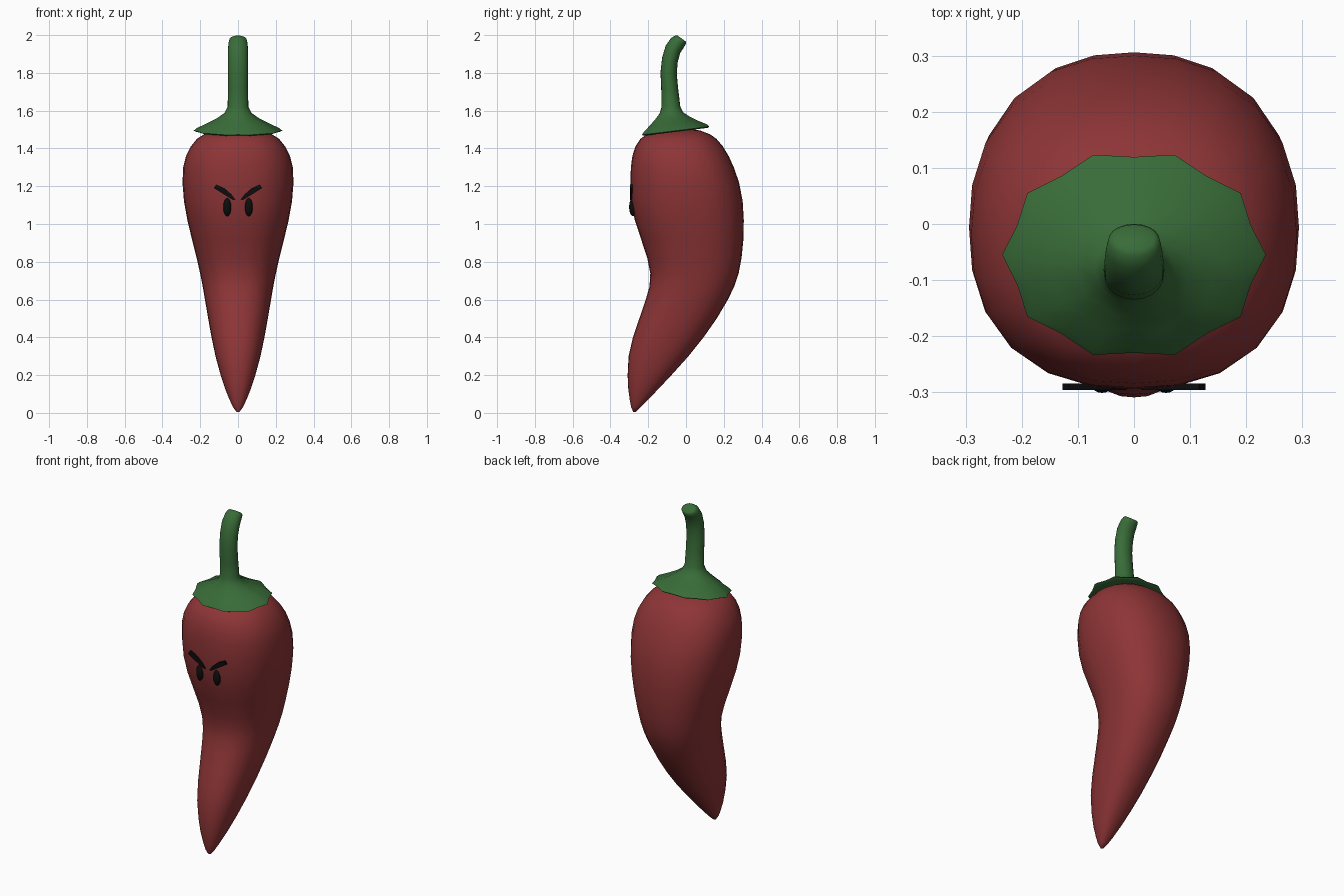
import bpy, bmesh
from math import cos, sin, pi, radians
from mathutils import Vector


def material(name, rgb):
    m = bpy.data.materials.new(name)
    m.diffuse_color = (*rgb, 1)
    return m


RED = material("red", (0.27, 0.035, 0.037))
GREEN = material("green", (0.04, 0.15, 0.04))
BLACK = material("black", (0.004, 0.004, 0.004))


def finish(name, bm, mat, angle=60):
    bmesh.ops.recalc_face_normals(bm, faces=bm.faces)
    me = bpy.data.meshes.new(name)
    bm.to_mesh(me)
    bm.free()
    me.materials.append(mat)
    ob = bpy.data.objects.new(name, me)
    bpy.context.collection.objects.link(ob)
    bpy.ops.object.select_all(action='DESELECT')
    ob.select_set(True)
    bpy.context.view_layer.objects.active = ob
    bpy.ops.object.shade_smooth_by_angle(angle=radians(angle))
    return ob


def ring(cy, z, rx, ry, n, power=2.0, tilt=0.0, lobe=0.0):
    """Superellipse ring, tilted about x; lobe pulls in every other point."""
    t, pts = radians(tilt), []
    for i in range(n):
        a = 2 * pi * i / n
        c, s = cos(a), sin(a)
        k = (abs(c) ** power + abs(s) ** power) ** (-1 / power)
        k *= 1 - (lobe if i % 2 else 0)
        u, v = rx * k * c, ry * k * s
        pts.append(Vector((u, cy + v * cos(t), z - v * sin(t))))
    return pts


def loft(name, rings, mat, angle=60):
    bm = bmesh.new()
    loops = [[bm.verts.new(p) for p in r] for r in rings]
    for a, b in zip(loops, loops[1:]):
        for i in range(len(a)):
            j = (i + 1) % len(a)
            bm.faces.new((a[i], a[j], b[j], b[i]))
    bm.faces.new(loops[0])
    bm.faces.new(loops[-1])
    return finish(name, bm, mat, angle)


# Pepper body: height, half width, front y, back y
body = [
    (0.006, 0.008, -0.280, -0.266), (0.03, 0.026, -0.290, -0.240),
    (0.07, 0.045, -0.298, -0.200), (0.13, 0.069, -0.306, -0.143),
    (0.20, 0.092, -0.309, -0.077), (0.30, 0.119, -0.304, 0.013),
    (0.40, 0.140, -0.281, 0.093), (0.50, 0.158, -0.247, 0.163),
    (0.60, 0.175, -0.213, 0.222), (0.67, 0.187, -0.193, 0.256),
    (0.74, 0.201, -0.189, 0.279), (0.82, 0.219, -0.205, 0.294),
    (0.92, 0.244, -0.238, 0.304), (1.02, 0.268, -0.271, 0.306),
    (1.12, 0.286, -0.290, 0.300), (1.22, 0.294, -0.294, 0.281),
    (1.30, 0.290, -0.292, 0.253), (1.36, 0.275, -0.284, 0.226),
    (1.41, 0.250, -0.268, 0.196), (1.45, 0.218, -0.242, 0.162),
    (1.475, 0.180, -0.208, 0.127), (1.495, 0.12, -0.15, 0.075),
    (1.505, 0.04, -0.08, 0.01)]
loft("pepper_body",
     [ring((f + b) / 2, z, w, (b - f) / 2, 24, 2.35) for z, w, f, b in body], RED)

# Scalloped cap flowing into the curved stem:
# centre y, height, half width, half depth, tilt, lobe depth
cap = [
    (-0.055, 1.505, 0.13, 0.11, -7, 0.03),
    (-0.055, 1.488, 0.222, 0.180, -7, 0.07),
    (-0.055, 1.494, 0.235, 0.189, -7, 0.07),
    (-0.057, 1.508, 0.218, 0.176, -7, 0.08),
    (-0.065, 1.535, 0.160, 0.133, -6, 0.09),
    (-0.073, 1.562, 0.108, 0.095, -5, 0.08),
    (-0.078, 1.588, 0.072, 0.065, -4, 0.04),
    (-0.080, 1.620, 0.055, 0.050, -3, 0),
    (-0.086, 1.710, 0.053, 0.045, -2, 0),
    (-0.092, 1.800, 0.053, 0.043, 4, 0),
    (-0.085, 1.870, 0.053, 0.043, 15, 0),
    (-0.069, 1.925, 0.053, 0.043, 27, 0),
    (-0.045, 1.960, 0.050, 0.042, 36, 0),
    (-0.029, 1.976, 0.046, 0.036, 36, 0),
    (-0.023, 1.982, 0.037, 0.027, 36, 0)]
loft("cap_and_stem",
     [ring(y, z, w, d, 20, 2, t, l) for y, z, w, d, t, l in cap], GREEN, 70)

# Eyes and slanted brows, mirrored
brow = [(0.013, 1.128), (0.028, 1.128), (0.127, 1.190),
        (0.116, 1.209), (0.070, 1.188), (0.035, 1.158)]
for side, s in (("left", -1), ("right", 1)):
    bm = bmesh.new()
    bmesh.ops.create_uvsphere(bm, u_segments=20, v_segments=12, radius=1)
    for v in bm.verts:
        v.co = Vector((s * 0.057 + v.co.x * 0.021, -0.281 + v.co.y * 0.02,
                       1.09 + v.co.z * 0.049))
    finish(side + "_eye", bm, BLACK)

    bm = bmesh.new()
    face = bm.faces.new([bm.verts.new((s * x, -0.296, z)) for x, z in brow])
    out = bmesh.ops.extrude_face_region(bm, geom=[face])
    bmesh.ops.translate(bm, vec=(0, 0.012, 0),
                        verts=[g for g in out["geom"] if isinstance(g, bmesh.types.BMVert)])
    finish(side + "_brow", bm, BLACK, 30)
